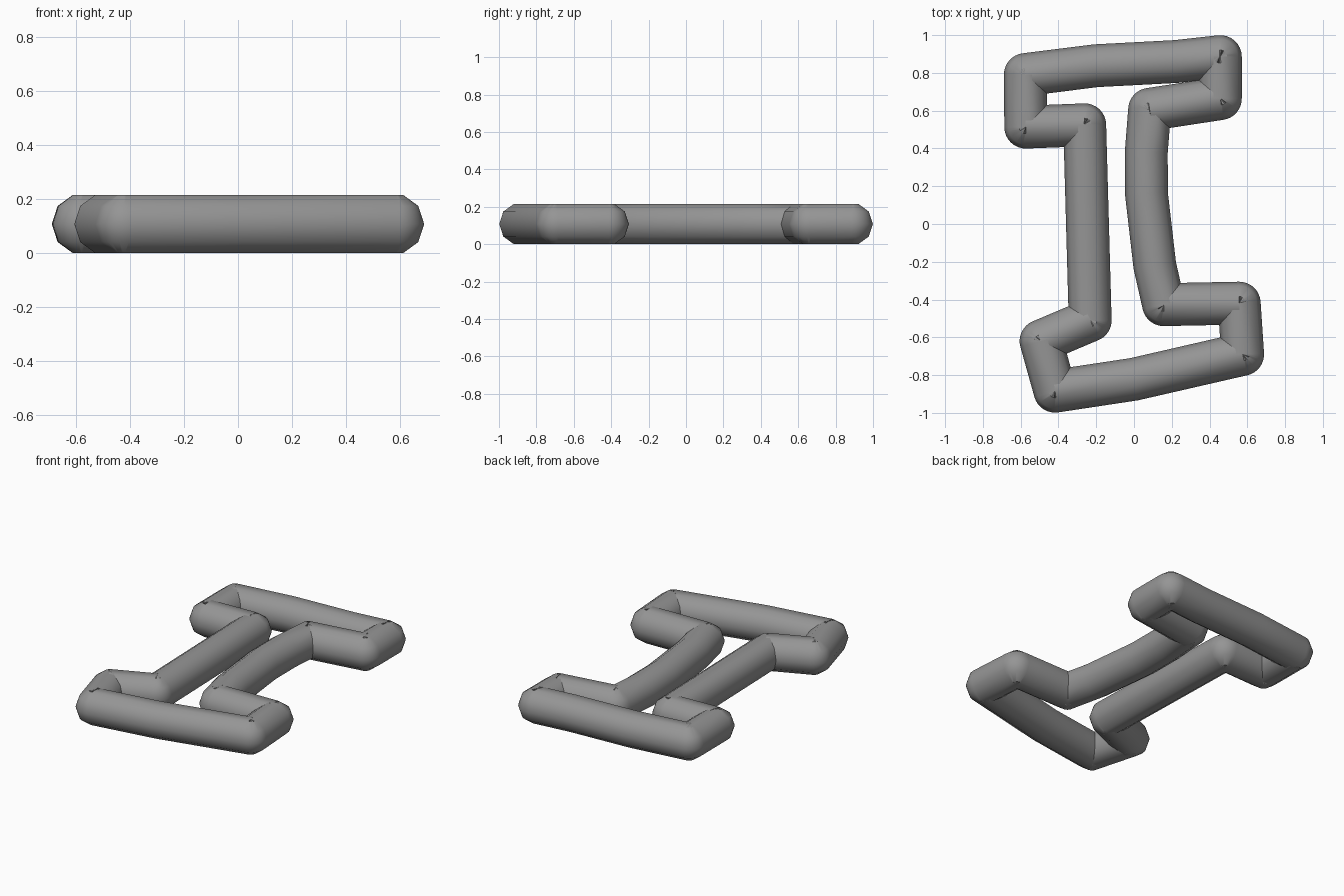
import bpy, bmesh, math
from mathutils import Vector

if "Cube" in bpy.data.objects:
    bpy.data.objects.remove(bpy.data.objects["Cube"])

R = 0.1135                              # ten-sided tube radius
SIDES = 10
Z = R * math.sin(math.radians(72))      # flat underside rests on the ground

# Centre line of the closed bent tube
PATH = [(0.457, 0.886), (0.457, 0.664), (0.083, 0.607), (0.065, 0.38),
        (0.066, 0.16), (0.11, -0.22), (0.157, -0.427), (0.557, -0.419),
        (0.575, -0.69), (0.0, -0.822), (-0.418, -0.885), (-0.492, -0.62),
        (-0.232, -0.51), (-0.261, 0.525), (-0.573, 0.513), (-0.575, 0.791),
        (-0.2, 0.838), (0.22, 0.86)]


def ring(bm, centre, angle):
    """Ten-sided cross-section facing along the given heading."""
    side = Vector((math.sin(angle), -math.cos(angle), 0))
    verts = []
    for i in range(SIDES):
        a = math.tau * i / SIDES
        verts.append(bm.verts.new(centre + side * (R * math.cos(a))
                                  + Vector((0, 0, R * math.sin(a)))))
    return verts


def heading(a, b):
    return math.atan2(b[1] - a[1], b[0] - a[0])


bm = bmesh.new()
rings = []
n = len(PATH)
for i, p in enumerate(PATH):
    before = heading(PATH[i - 1], p)
    after = heading(p, PATH[(i + 1) % n])
    turn = (after - before + math.pi) % math.tau - math.pi
    centre = Vector((p[0], p[1], Z))
    if abs(turn) < 0.4:
        # gentle bend: one mitred ring
        rings.append(ring(bm, centre, before + turn / 2))
    else:
        # tight corner: rings fan round the joint
        steps = 8
        for s in range(steps + 1):
            rings.append(ring(bm, centre, before + turn * s / steps))

for i, a in enumerate(rings):
    b = rings[(i + 1) % len(rings)]
    for k in range(SIDES):
        j = (k + 1) % SIDES
        bm.faces.new((a[k], a[j], b[j], b[k]))
# make the walls face outward
if bm.calc_volume(signed=True) < 0:
    bmesh.ops.reverse_faces(bm, faces=bm.faces[:])

mesh = bpy.data.meshes.new("bent_tube")
bm.to_mesh(mesh)
bm.free()
tube = bpy.data.objects.new("bent_tube", mesh)
bpy.context.collection.objects.link(tube)

# dark grey surface
grey = bpy.data.materials.new("dark_grey")
grey.diffuse_color = (0.3, 0.3, 0.3, 1)
grey.use_nodes = True
grey.node_tree.nodes["Principled BSDF"].inputs["Base Color"].default_value = grey.diffuse_color
mesh.materials.append(grey)

bpy.context.view_layer.objects.active = tube
tube.select_set(True)
bpy.ops.object.shade_smooth_by_angle(angle=math.radians(50))
